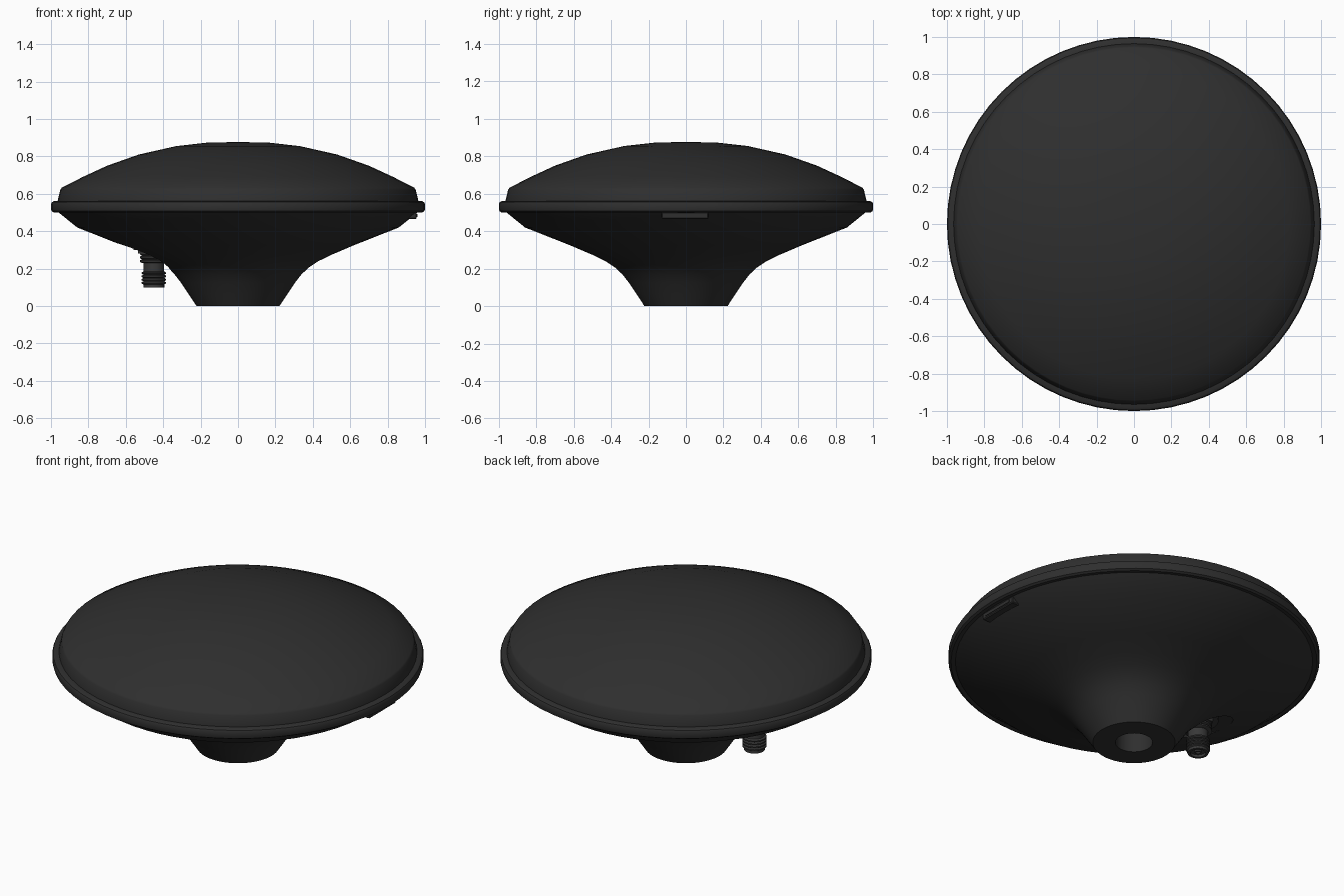
import bpy, bmesh, math

cube = bpy.data.objects.get("Cube")
if cube:
    bpy.data.objects.remove(cube, do_unlink=True)


def material(name, value):
    mat = bpy.data.materials.new(name)
    mat.use_nodes = True
    colour = (value, value, value, 1)
    mat.diffuse_color = colour
    shader = mat.node_tree.nodes["Principled BSDF"]
    shader.inputs["Base Color"].default_value = colour
    shader.inputs["Roughness"].default_value = 0.6
    return mat


black = material("matte black", 0.028)
grey = material("dark grey metal", 0.04)


def add_object(name, bm, mat, smooth=30):
    bmesh.ops.recalc_face_normals(bm, faces=bm.faces)
    mesh = bpy.data.meshes.new(name)
    bm.to_mesh(mesh)
    bm.free()
    mesh.materials.append(mat)
    ob = bpy.data.objects.new(name, mesh)
    bpy.context.collection.objects.link(ob)
    if smooth:
        bpy.ops.object.select_all(action='DESELECT')
        ob.select_set(True)
        bpy.context.view_layer.objects.active = ob
        bpy.ops.object.shade_smooth_by_angle(angle=math.radians(smooth))
    return ob


def lathe(name, profile, mat, sides=64, x=0.0, smooth=30):
    """Turn (radius, height) points about a vertical axis at x."""
    bm = bmesh.new()
    verts = [bm.verts.new((r, 0, z)) for r, z in profile]
    edges = [bm.edges.new(pair) for pair in zip(verts, verts[1:])]
    bmesh.ops.spin(bm, geom=verts + edges, cent=(0, 0, 0), axis=(0, 0, 1),
                   angle=2 * math.pi, steps=sides)
    bmesh.ops.remove_doubles(bm, verts=bm.verts, dist=1e-4)
    bmesh.ops.translate(bm, verts=bm.verts, vec=(x, 0, 0))
    return add_object(name, bm, mat, smooth)


# Flared lower shell with the mounting socket in its foot
lower_shell = lathe("lower_shell", [
    (0, 0.25), (0.1, 0.25), (0.1, 0), (0.222, 0), (0.235, 0.02), (0.265, 0.065),
    (0.305, 0.125), (0.34, 0.17), (0.38, 0.207), (0.43, 0.24), (0.5, 0.274),
    (0.62, 0.325), (0.86, 0.42), (0.965, 0.505), (0.965, 0.53), (0, 0.53)], black)

# Flat-floored recess around the cable connector
CX = -0.45
pocket = lathe("pocket_cutter", [(0, 0.1), (0.15, 0.1), (0.15, 0.335), (0, 0.335)],
               black, 32, -0.5, 0)
pocket.hide_render = True
pocket.hide_viewport = True
cut = lower_shell.modifiers.new("connector recess", 'BOOLEAN')
cut.operation = 'DIFFERENCE'
cut.solver = 'EXACT'
cut.object = pocket

# Rim band and domed cover
lathe("rim_band", [(0.94, 0.505), (0.985, 0.5), (0.997, 0.508), (1.0, 0.52),
                   (1.0, 0.545), (0.995, 0.555), (0.982, 0.562), (0.94, 0.562)], black)
lathe("dome_cover", [
    (0, 0.53), (0.965, 0.53), (0.965, 0.56), (0.95, 0.622), (0.943, 0.632),
    (0.83, 0.69), (0.7, 0.75), (0.53, 0.81), (0.33, 0.855), (0.17, 0.873),
    (0, 0.877)], black)

# Cable connector: washer, nut, collar and threaded barrel
lathe("connector_washer", [(0, 0.34), (0.11, 0.34), (0.11, 0.3), (0, 0.3)],
      grey, 32, CX)
lathe("connector_nut", [(0, 0.3), (0.085, 0.3), (0.085, 0.28), (0, 0.28)],
      grey, 6, CX, 0)


def threaded(name, low, high, crest, root, turns):
    pitch = (high - low) / turns
    points = [(0, low)]
    for i in range(turns):
        z = low + i * pitch
        points += [(root, z), (crest, z + pitch * 0.3), (crest, z + pitch * 0.7)]
    points += [(root, high), (0, high)]
    return lathe(name, points, grey, 32, CX)


threaded("connector_upper_thread", 0.23, 0.29, 0.075, 0.064, 3)
lathe("connector_collar", [(0, 0.17), (0.055, 0.17), (0.055, 0.24), (0, 0.24)],
      grey, 24, CX)
threaded("connector_lower_thread", 0.115, 0.185, 0.065, 0.056, 4)
lathe("connector_mouth", [(0, 0.15), (0.014, 0.15), (0.014, 0.105), (0.018, 0.105),
                          (0.018, 0.14), (0.042, 0.14), (0.042, 0.1), (0.056, 0.1),
                          (0.056, 0.13), (0, 0.16)], grey, 24, CX)

# Small port cover on the left edge
bm = bmesh.new()
bmesh.ops.create_cube(bm, size=1)
bmesh.ops.scale(bm, verts=bm.verts, vec=(0.075, 0.25, 0.038))
bmesh.ops.bevel(bm, geom=bm.edges[:], offset=0.005, segments=1, affect='EDGES')
bmesh.ops.translate(bm, verts=bm.verts, vec=(0.918, -0.005, 0.484))
add_object("port_cover", bm, black, 0)
bm = bmesh.new()
bmesh.ops.create_cube(bm, size=1)
bmesh.ops.scale(bm, verts=bm.verts, vec=(0.006, 0.2, 0.014))
bmesh.ops.translate(bm, verts=bm.verts, vec=(0.956, -0.005, 0.484))
add_object("port_cover_grip", bm, black, 0)
